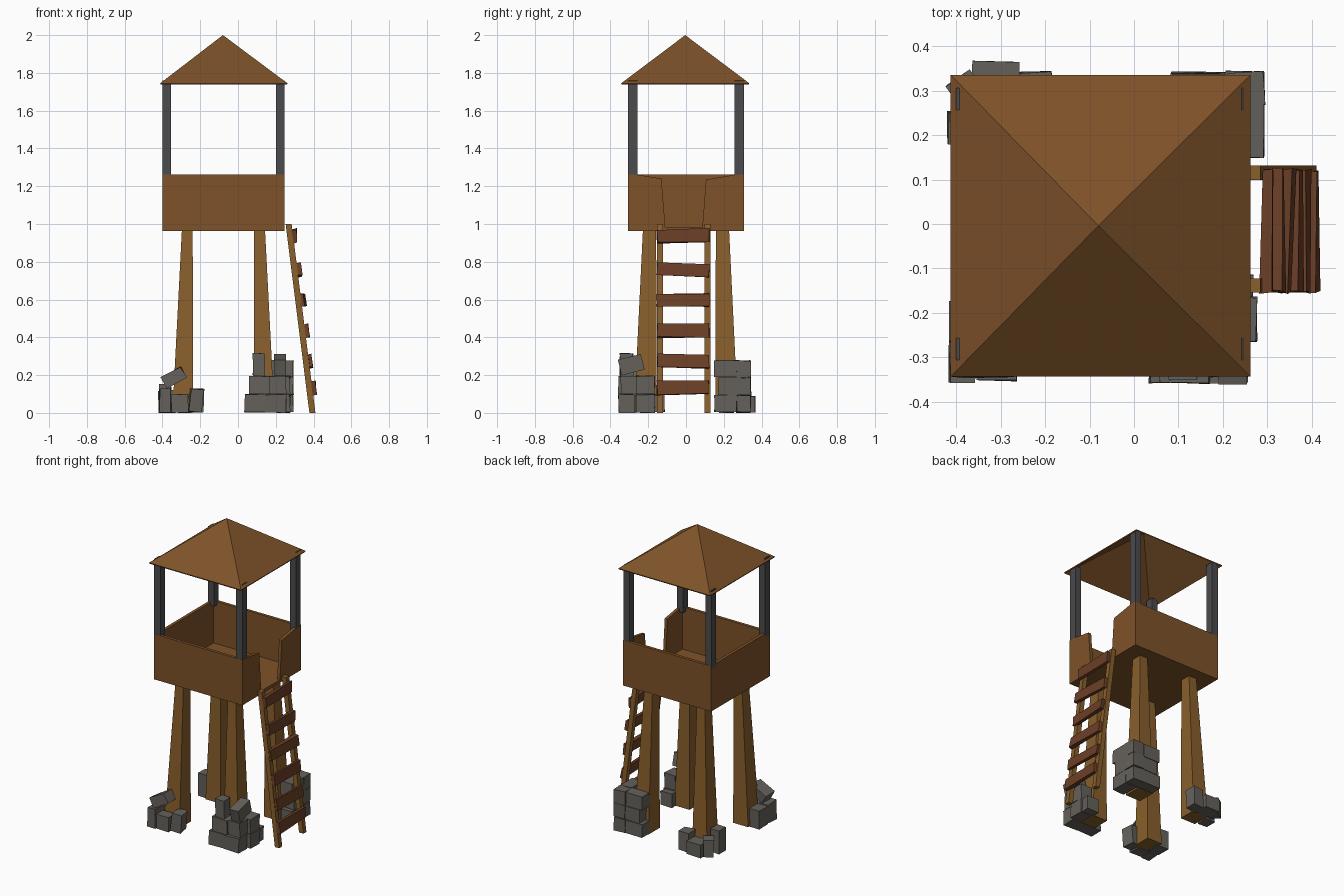
import bpy, bmesh, math, random
from mathutils import Matrix, Vector, Euler

if "Cube" in bpy.data.objects:
    bpy.data.objects.remove(bpy.data.objects["Cube"])

random.seed(4)

def mat(name, c):
    m = bpy.data.materials.new(name)
    m.diffuse_color = (*c, 1)
    m.use_nodes = True
    m.node_tree.nodes["Principled BSDF"].inputs["Base Color"].default_value = m.diffuse_color
    return m

WOOD = mat("plank_wood", (0.21, 0.085, 0.022))
LEG = mat("leg_wood", (0.25, 0.115, 0.025))
RUNG = mat("rung_wood", (0.15, 0.05, 0.02))
IRON = mat("dark_iron", (0.07, 0.07, 0.075))
STONE = mat("stone", (0.13, 0.12, 0.105))

def finish(bm, name, m):
    bmesh.ops.recalc_face_normals(bm, faces=bm.faces)
    me = bpy.data.meshes.new(name)
    bm.to_mesh(me)
    bm.free()
    me.materials.append(m)
    ob = bpy.data.objects.new(name, me)
    bpy.context.collection.objects.link(ob)
    return ob

def box(name, c, s, m, rot=(0, 0, 0), jitter=0.0):
    bm = bmesh.new()
    M = Matrix.Translation(c) @ Euler(rot).to_matrix().to_4x4() @ Matrix.Diagonal((*s, 1))
    bmesh.ops.create_cube(bm, size=1, matrix=M)
    for v in bm.verts:
        v.co += Vector([random.uniform(-jitter, jitter) for _ in range(3)])
        v.co.z = max(v.co.z, 0)
    return finish(bm, name, m)

def span(name, x, y, z, m):
    return box(name, [(a + b) / 2 for a, b in (x, y, z)], [b - a for a, b in (x, y, z)], m)

def loft(name, low, high, m):
    """Solid between two loops of points."""
    bm = bmesh.new()
    a = [bm.verts.new(p) for p in low]
    b = [bm.verts.new(p) for p in high]
    n = len(a)
    bm.faces.new(a[::-1])
    bm.faces.new(b)
    for i in range(n):
        j = (i + 1) % n
        bm.faces.new((a[i], a[j], b[j], b[i]))
    return finish(bm, name, m)

def rect(x0, x1, y0, y1, z):
    return [(x0, y0, z), (x1, y0, z), (x1, y1, z), (x0, y1, z)]

CX = -0.077  # tower axis

# Roof: thin hollow pyramid
bm = bmesh.new()
eave = [bm.verts.new(p) for p in rect(-0.412, 0.262, -0.343, 0.335, 1.745)]
apex = bm.verts.new((-0.08, -0.004, 2.0))
for i in range(4):
    bm.faces.new((eave[i], eave[(i + 1) % 4], apex))
roof = finish(bm, "roof", WOOD)
sol = roof.modifiers.new("thickness", 'SOLIDIFY')
sol.thickness = 0.008
sol.offset = -1

# Cabin: floor, three full walls, two gate panels
T = 0.02
span("cabin_floor", (-0.40, 0.247), (-0.307, 0.307), (0.962, 0.982), WOOD)
span("front_wall", (-0.40, 0.247), (-0.307, -0.307 + T), (0.962, 1.262), WOOD)
span("back_wall", (-0.40, 0.247), (0.307 - T, 0.307), (0.962, 1.262), WOOD)
span("left_wall", (-0.40, -0.40 + T), (-0.307, 0.307), (0.962, 1.262), WOOD)
for name, prof in (
        ("front_gate_panel", [(-0.307, 0.962), (-0.108, 0.962), (-0.13, 1.24), (-0.25, 1.26), (-0.307, 1.262)]),
        ("back_gate_panel", [(0.307, 0.962), (0.085, 0.962), (0.106, 1.235), (0.255, 1.26), (0.307, 1.262)])):
    loft(name, [(0.247 - T, y, z) for y, z in prof], [(0.247, y, z) for y, z in prof], WOOD)

# Iron roof posts and tapered legs, one per corner
for sx, side in ((-1, "left"), (1, "right")):
    for sy, end in ((-1, "front"), (1, "back")):
        px = -0.378 if sx < 0 else 0.223
        box(f"{end}_{side}_post", (px, sy * 0.281, 1.5), (0.045, 0.05, 0.52), IRON)
        lx = sorted((CX + sx * 0.16, CX + sx * 0.27))
        hx = sorted((CX + sx * 0.163, CX + sx * 0.22))
        ly = sorted((sy * 0.155, sy * 0.275))
        hy = sorted((sy * 0.158, sy * 0.228))
        loft(f"{end}_{side}_leg", rect(*lx, *ly, 0.005), rect(*hx, *hy, 0.97), LEG)

# Ladder: leaning rails with uneven rungs
lean = -math.atan2(0.125, 1.0)
for y, n in ((-0.138, "front"), (0.115, "back")):
    loft(f"{n}_ladder_rail", rect(0.378, 0.41, y - 0.016, y + 0.016, 0),
         rect(0.252, 0.284, y - 0.016, y + 0.016, 1.0), LEG)
for z, tilt in ((0.135, 0.02), (0.275, -0.03), (0.435, 0.0), (0.597, 0.0), (0.757, -0.04), (0.937, 0.03)):
    box("ladder_rung", (0.418 - 0.125 * z, -0.016, z), (0.022, 0.275, 0.07), RUNG,
        (tilt, lean, random.uniform(-0.03, 0.03)), 0.004)

# Stone footings: (x, y, z centre, x, y, z size, tilt about y, turn about z)
def pile(name, stones):
    for x, y, z, a, b, c, t, r in stones:
        box(name, (x, y, z), (a, b, c), STONE, (0, t, r), 0.003)

pile("front_left_stone", [
    (-0.385, -0.31, 0.065, 0.06, 0.09, 0.125, 0, 0),
    (-0.31, -0.315, 0.05, 0.09, 0.075, 0.095, 0, 0),
    (-0.225, -0.295, 0.065, 0.065, 0.08, 0.12, 0.08, 0.1),
    (-0.375, -0.22, 0.06, 0.08, 0.09, 0.12, 0, 0),
    (-0.34, -0.30, 0.187, 0.12, 0.09, 0.065, -0.5, 0)])
pile("back_left_stone", [
    (-0.312, 0.32, 0.045, 0.105, 0.09, 0.085, 0, 0),
    (-0.22, 0.305, 0.065, 0.075, 0.075, 0.125, 0, 0.05),
    (-0.385, 0.215, 0.075, 0.065, 0.075, 0.15, 0, 0),
    (-0.375, 0.30, 0.06, 0.065, 0.07, 0.11, 0, 0.6)])
# Coursed piles on the ladder side
for k in range(3):
    z, o = 0.05 + k * 0.092, 0.02 * (k % 2)
    pile("back_right_stone", [
        (0.25, 0.21 + o, z, 0.085, 0.12, 0.088, 0, 0),
        (0.25, 0.306, z, 0.085, 0.072, 0.088, 0, 0),
        (0.145 + o, 0.303, z, 0.122, 0.075, 0.088, 0, 0)])
for k in range(2):
    z, o = 0.05 + k * 0.097, 0.025 * k
    pile("front_right_stone", [
        (0.09 + o, -0.313, z, 0.11, 0.09, 0.095, 0, 0),
        (0.20, -0.313 + o / 2, z, 0.11, 0.09, 0.095, 0, 0),
        (0.235, -0.215, z, 0.08, 0.10, 0.095, 0, 0)])
pile("front_right_stone", [
    (0.225, -0.14, 0.05, 0.085, 0.055, 0.09, 0, 0),
    (0.11, -0.315, 0.257, 0.06, 0.07, 0.12, 0, 0)])
box("front_right_top_stone", (0.222, -0.29, 0.255), (0.065, 0.125, 0.085), STONE, (0.25, 0, 0))
